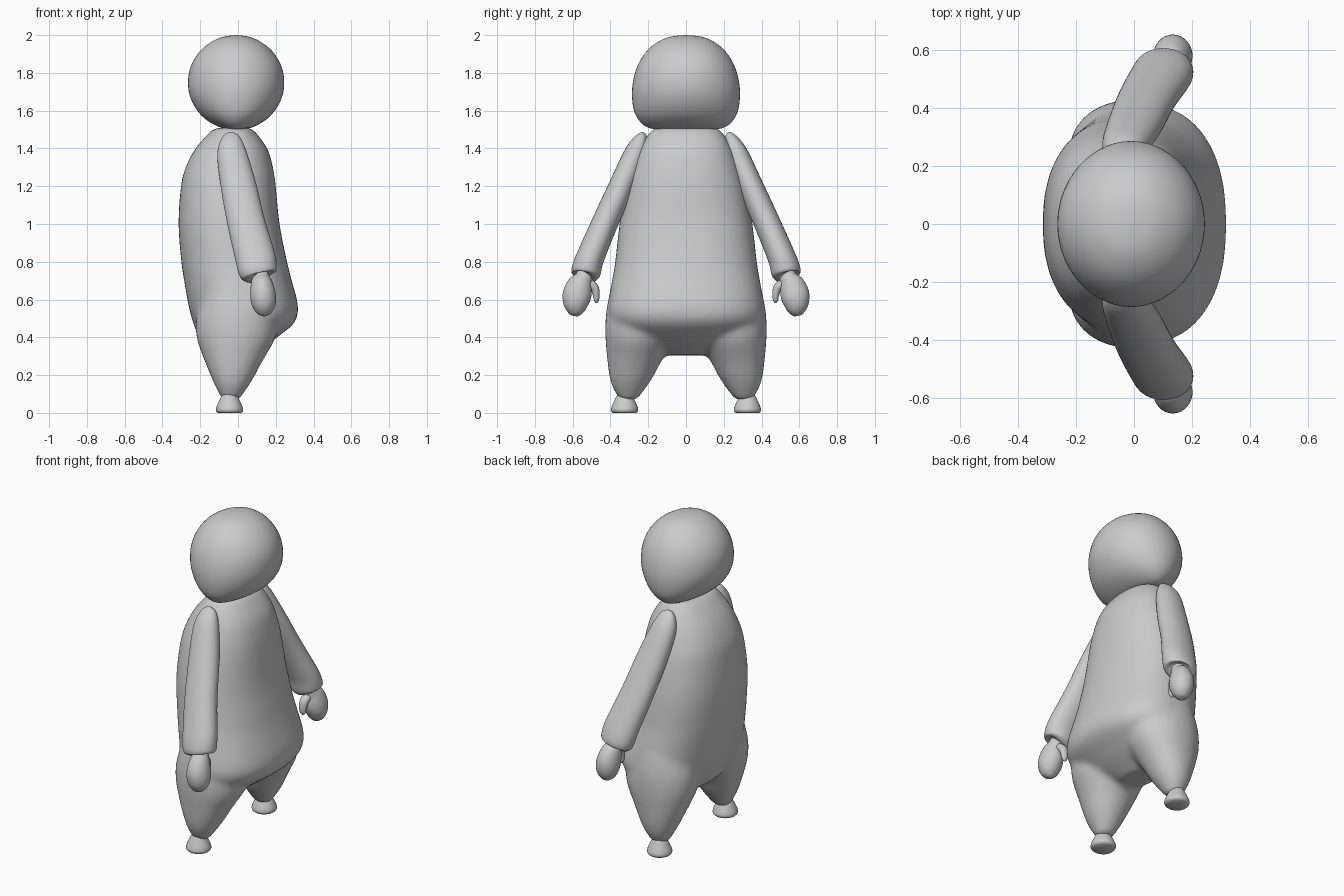
import bpy, bmesh, math
from mathutils import Vector

if "Cube" in bpy.data.objects:
    bpy.data.objects.remove(bpy.data.objects["Cube"])

grey = bpy.data.materials.new("plain grey")
grey.diffuse_color = (0.6, 0.6, 0.6, 1)
grey.use_nodes = True
grey.node_tree.nodes["Principled BSDF"].inputs["Base Color"].default_value = grey.diffuse_color


def catmull(a, b, c, d, t):
    return [0.5 * (2 * q + (r - p) * t + (2 * p - 5 * q + 4 * r - s) * t * t
                   + (3 * q - p - 3 * r + s) * t ** 3) for p, q, r, s in zip(a, b, c, d)]


def loft(name, rows, side=1, power=2.0, tilt=False, steps=4, sides=40):
    """Smooth skin through rows of (x, y, z, radius x, radius y)."""
    ext = [rows[0]] + rows + [rows[-1]]
    path = [catmull(*ext[i:i + 4], k / steps) for i in range(len(rows) - 1) for k in range(steps)]
    path.append(list(rows[-1]))
    bm = bmesh.new()
    rings = []
    for i, (x, y, z, rx, ry) in enumerate(path):
        u, v = Vector((1, 0, 0)), Vector((0, 1, 0))
        if tilt:
            t = Vector(path[min(i + 1, len(path) - 1)][:3]) - Vector(path[max(i - 1, 0)][:3])
            t.normalize()
            u = (u - t * u.dot(t)).normalized()
            v = t.cross(u)
        ring = []
        for k in range(sides):
            a = 2 * math.pi * k / sides
            c, s = math.cos(a), math.sin(a)
            p = Vector((x, y, z))
            p += u * max(rx, .002) * math.copysign(abs(c) ** (2 / power), c)
            p += v * max(ry, .002) * math.copysign(abs(s) ** (2 / power), s)
            p.y *= side
            ring.append(bm.verts.new(p))
        rings.append(ring)
    for r, q in zip(rings, rings[1:]):
        for k in range(sides):
            j = (k + 1) % sides
            bm.faces.new((r[k], r[j], q[j], q[k]))
    bm.faces.new(rings[0])
    bm.faces.new(rings[-1])
    bmesh.ops.recalc_face_normals(bm, faces=bm.faces)
    mesh = bpy.data.meshes.new(name)
    bm.to_mesh(mesh)
    bm.free()
    mesh.materials.append(grey)
    obj = bpy.data.objects.new(name, mesh)
    bpy.context.collection.objects.link(obj)
    bpy.ops.object.select_all(action='DESELECT')
    obj.select_set(True)
    bpy.context.view_layer.objects.active = obj
    bpy.ops.object.shade_smooth_by_angle(angle=math.radians(50))
    return obj


def span(z, x0, x1, y0, y1):
    """Row from its extents at one height."""
    return ((x0 + x1) / 2, (y0 + y1) / 2, z, (x1 - x0) / 2, (y1 - y0) / 2)


# Head: round in profile, wide and flat-bottomed from the front
head_widths = [(2.0, 0), (1.993, .075), (1.972, .135), (1.93, .194), (1.87, .24), (1.8, .27), (1.72, .285),
               (1.65, .284), (1.59, .272), (1.55, .25), (1.522, .222), (1.506, .187), (1.498, .13)]
loft("head", [(-.01, 0, z, .255 * math.sqrt(max(0, 1 - ((z - 1.749) / .251) ** 2)), w)
              for z, w in head_widths], power=2.0, sides=56)

# Torso with hanging belly
torso_rows = [(1.51, -.10, .05, .14), (1.495, -.14, .085, .185), (1.4, -.225, .155, .245), (1.3, -.277, .185, .285),
              (1.2, -.302, .2, .315), (1.0, -.315, .22, .352), (.8, -.3, .26, .375),
              (.7, -.285, .285, .392), (.6, -.268, .312, .408), (.53, -.253, .318, .412),
              (.47, -.235, .293, .39), (.41, -.21, .22, .33), (.36, -.17, .15, .25), (.305, -.08, .055, .1)]
body = loft("body", [span(z, a, b, -w, w) for z, a, b, w in torso_rows], power=2.3, sides=56)

# Legs, merged into the torso
leg_rows = [(.85, -.1, .08, .12, .33), (.7, -.16, .13, .09, .386), (.6, -.195, .17, .07, .412), (.5, -.222, .205, .06, .426),
            (.4, -.22, .2, .065, .427), (.3, -.187, .145, .115, .419), (.25, -.167, .117, .143, .414),
            (.2, -.147, .091, .168, .407), (.15, -.125, .062, .2, .395), (.1, -.1, .028, .235, .372),
            (.07, -.085, .01, .265, .35)]
legs = [loft("leg", [span(*r) for r in leg_rows], side=s, power=2.1) for s in (1, -1)]
bpy.ops.object.select_all(action='DESELECT')
for o in legs + [body]:
    o.select_set(True)
bpy.context.view_layer.objects.active = body
bpy.ops.object.join()
body.modifiers.clear()
remesh = body.modifiers.new("blend", 'REMESH')
remesh.mode = 'VOXEL'
remesh.voxel_size = .014
remesh.use_smooth_shade = True
soften = body.modifiers.new("soften", 'SMOOTH')
soften.factor = .5
soften.iterations = 18

for s, tag in ((1, "left"), (-1, "right")):
    # Foot: small flared stump
    loft(tag + "_foot", [(-.045, .325, z, r, r) for z, r in
                         ((.11, .03), (.09, .042), (.07, .052), (.04, .066), (.02, .072), (.008, .07), (0, .062))],
         side=s, sides=32)
    # Sleeve: flattened tube with a rounded cuff
    loft(tag + "_arm", [(-.03, .222, 1.484, .003, .003), (-.032, .228, 1.472, .036, .022),
                        (-.035, .245, 1.43, .062, .045), (-.03, .274, 1.36, .08, .06),
                        (.003, .342, 1.2, .094, .067), (.045, .432, 1.0, .1, .07),
                        (.09, .504, .83, .106, .074), (.101, .524, .77, .104, .078),
                        (.105, .531, .74, .098, .077), (.108, .534, .725, .085, .068),
                        (.11, .536, .72, .05, .04)], side=s, power=2.1, tilt=True)
    # Mitten hand
    loft(tag + "_hand", [(.12, .535, .75, .037, .04), (.122, .542, .715, .047, .048),
                         (.126, .56, .68, .059, .066), (.132, .576, .63, .067, .076),
                         (.136, .582, .58, .065, .068), (.137, .58, .54, .048, .048),
                         (.137, .577, .52, .026, .026), (.137, .576, .511, .003, .003)],
         side=s, tilt=True, sides=32)
    # Thumb, hooked on the inner side
    loft(tag + "_thumb", [(.125, .54, .685, .024, .024), (.122, .508, .68, .028, .026),
                          (.119, .484, .66, .027, .023), (.117, .475, .625, .024, .018),
                          (.117, .474, .595, .017, .013), (.117, .474, .581, .003, .003)],
         side=s, tilt=True, sides=20)
